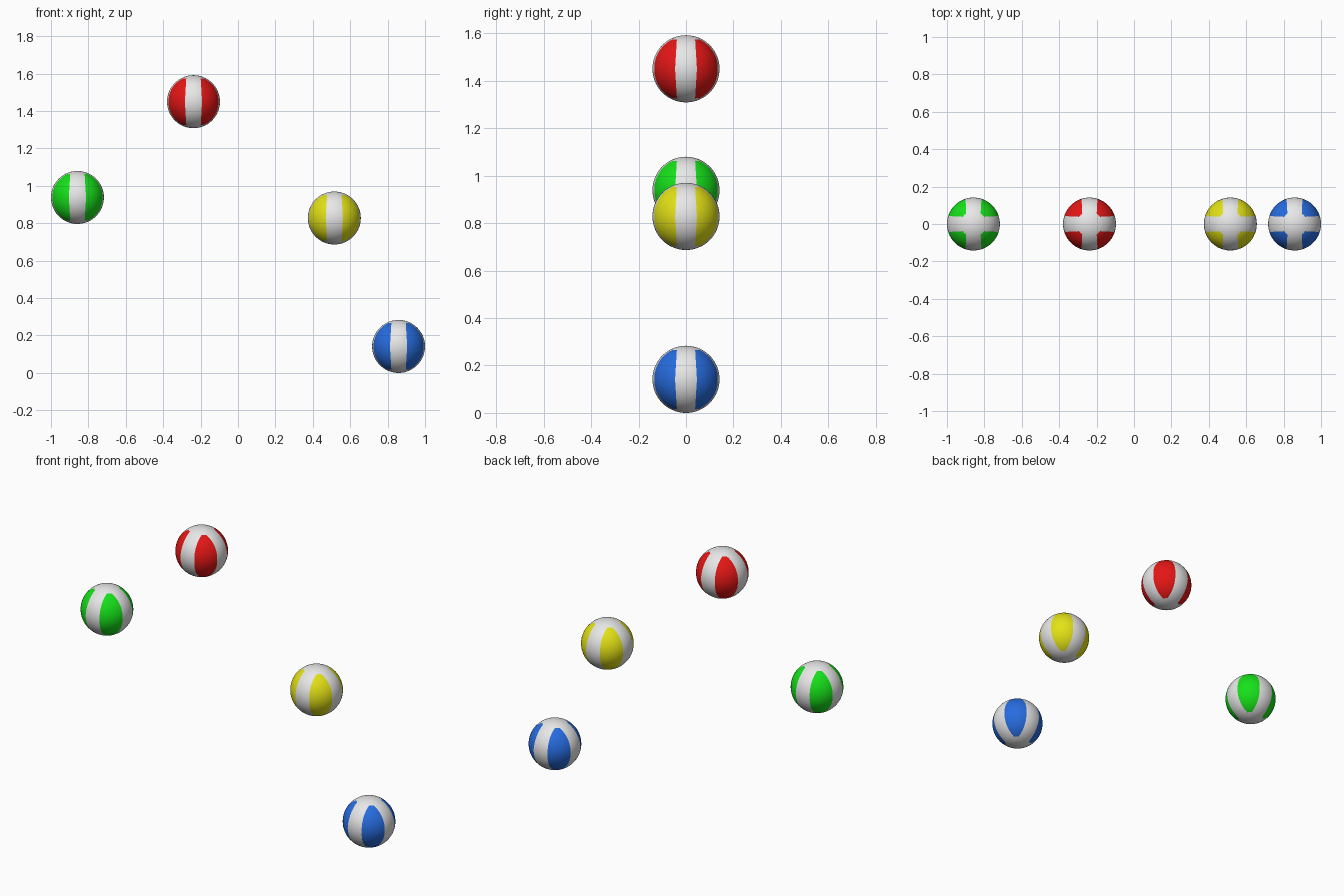
import bpy, bmesh
from mathutils import Vector

if "Cube" in bpy.data.objects:
    bpy.data.objects.remove(bpy.data.objects["Cube"])

R = 0.1415           # ball radius
W, K = 0.046, 0.06   # white band half-width at the equator, taper towards poles
CAP = 0.124          # height at which the coloured panels end


def material(name, rgb):
    m = bpy.data.materials.new(name)
    m.diffuse_color = (*rgb, 1)
    m.use_nodes = True
    m.node_tree.nodes["Principled BSDF"].inputs["Base Color"].default_value = m.diffuse_color
    return m


white = material("white", (0.8, 0.8, 0.8))


def in_panel(p):
    return min(abs(p.x), abs(p.y)) > W - K * abs(p.z) and abs(p.z) < CAP


def ball(name, mat, x, z):
    bm = bmesh.new()
    bmesh.ops.create_uvsphere(bm, u_segments=64, v_segments=32, radius=R)
    # cut the panel outlines into the sphere
    cuts = [((0, 0, s * CAP), (0, 0, 1)) for s in (-1, 1)]
    for s in (-1, 1):
        for t in (-1, 1):
            cuts.append(((s * W, 0, 0), (s, 0, t * K)))
            cuts.append(((0, s * W, 0), (0, s, t * K)))
    for co, no in cuts:
        bmesh.ops.bisect_plane(bm, geom=bm.verts[:] + bm.edges[:] + bm.faces[:],
                               plane_co=Vector(co), plane_no=Vector(no).normalized(),
                               dist=1e-5)
    # push the cut points back onto the round surface
    for f in bm.faces:
        f.smooth = True
        f.material_index = 1 if in_panel(f.calc_center_median()) else 0
    for v in bm.verts:
        v.co = v.co.normalized() * R
    me = bpy.data.meshes.new(name)
    bm.to_mesh(me)
    bm.free()
    me.materials.append(white)
    me.materials.append(mat)
    ob = bpy.data.objects.new(name, me)
    ob.location = (x, 0, z)
    bpy.context.collection.objects.link(ob)


# four balls, as if being juggled
for colour, rgb, x, z in (
    ("green", (0.008, 0.75, 0.01), -0.8585, 0.938),
    ("red", (0.78, 0.008, 0.008), -0.238, 1.45),
    ("yellow", (0.76, 0.75, 0.008), 0.515, 0.828),
    ("blue", (0.02, 0.15, 0.74), 0.8585, 0.1415),
):
    ball(colour + "_ball", material(colour, rgb), x, z)
